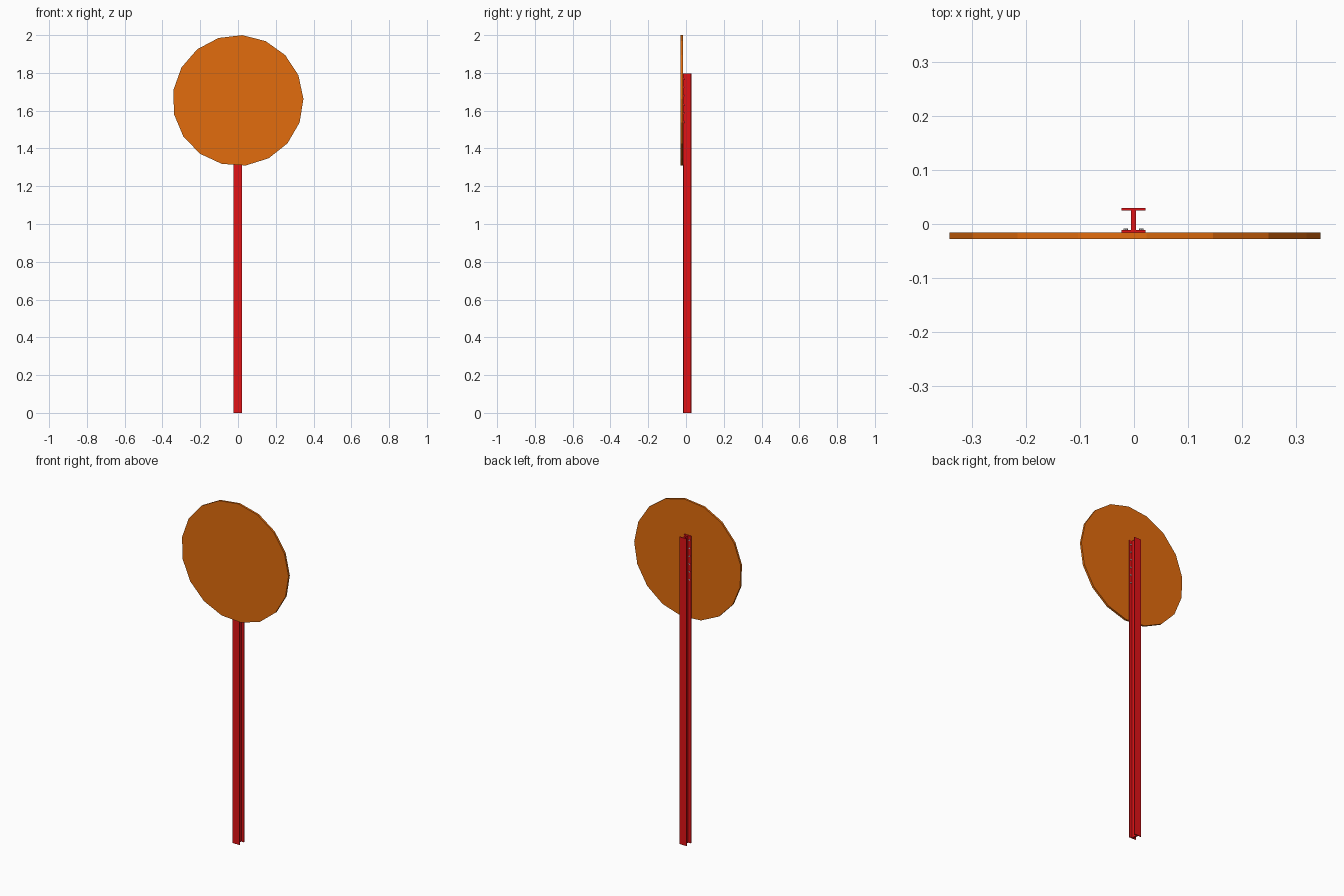
import bpy, bmesh, math
from mathutils import Matrix

if "Cube" in bpy.data.objects:
    bpy.data.objects.remove(bpy.data.objects["Cube"])


def material(name, color):
    m = bpy.data.materials.new(name)
    m.diffuse_color = color
    m.use_nodes = True
    m.node_tree.nodes["Principled BSDF"].inputs["Base Color"].default_value = m.diffuse_color
    return m


def make_object(name, bm, mat=None):
    bmesh.ops.recalc_face_normals(bm, faces=bm.faces[:])
    me = bpy.data.meshes.new(name)
    bm.to_mesh(me)
    bm.free()
    if mat:
        me.materials.append(mat)
    ob = bpy.data.objects.new(name, me)
    bpy.context.collection.objects.link(ob)
    return ob


def cylinder(bm, sides, radius, x, y0, y1, z, phase=0.0):
    """Prism whose axis runs along y."""
    place = (Matrix.Translation((x, (y0 + y1) / 2, z))
             @ Matrix.Rotation(-phase, 4, 'Y')
             @ Matrix.Rotation(math.pi / 2, 4, 'X'))
    bmesh.ops.create_cone(bm, cap_ends=True, segments=sides, radius1=radius,
                          radius2=radius, depth=y1 - y0, matrix=place)


red = material("red_paint", (0.75, 0.006, 0.008, 1))
orange = material("orange_paint", (0.76, 0.15, 0.004, 1))

# Post: I-beam profile extruded upwards
HEIGHT, CX, W, WEB = 1.796, -0.001, 0.0225, 0.005
FRONT, BACK, T = -0.016, 0.03, 0.005
half = [(W, FRONT), (W, FRONT + T), (WEB, FRONT + T),
        (WEB, BACK - T), (W, BACK - T), (W, BACK)]
profile = half + [(-x, y) for x, y in reversed(half)]
bm = bmesh.new()
face = bm.faces.new([bm.verts.new((CX + x, y, 0)) for x, y in profile])
top = bmesh.ops.extrude_face_region(bm, geom=[face])["geom"]
bmesh.ops.translate(bm, vec=(0, 0, HEIGHT),
                    verts=[v for v in top if isinstance(v, bmesh.types.BMVert)])
make_object("post", bm, red)

# Sign disc: 17-sided plate; a vertex sits near +x, turned slightly
bm = bmesh.new()
SIDES, R = 17, 0.3465
rim = []
for i in range(SIDES):
    a = math.radians(1.5) + 2 * math.pi * i / SIDES
    rim.append(bm.verts.new((R * math.cos(a), -0.028, 1.654 + R * math.sin(a))))
face = bm.faces.new(rim)
back = bmesh.ops.extrude_face_region(bm, geom=[face])["geom"]
bmesh.ops.translate(bm, vec=(0, 0.012, 0),
                    verts=[v for v in back if isinstance(v, bmesh.types.BMVert)])
make_object("sign_disc", bm, orange)

# Bolts: two columns on the inside of the front flange
bm = bmesh.new()
for side in (-1, 1):
    for i in range(6):
        cylinder(bm, 8, 0.004, CX + side * 0.0145, -0.018, -0.008, 1.77 - i * 0.046)
make_object("bolts", bm)
